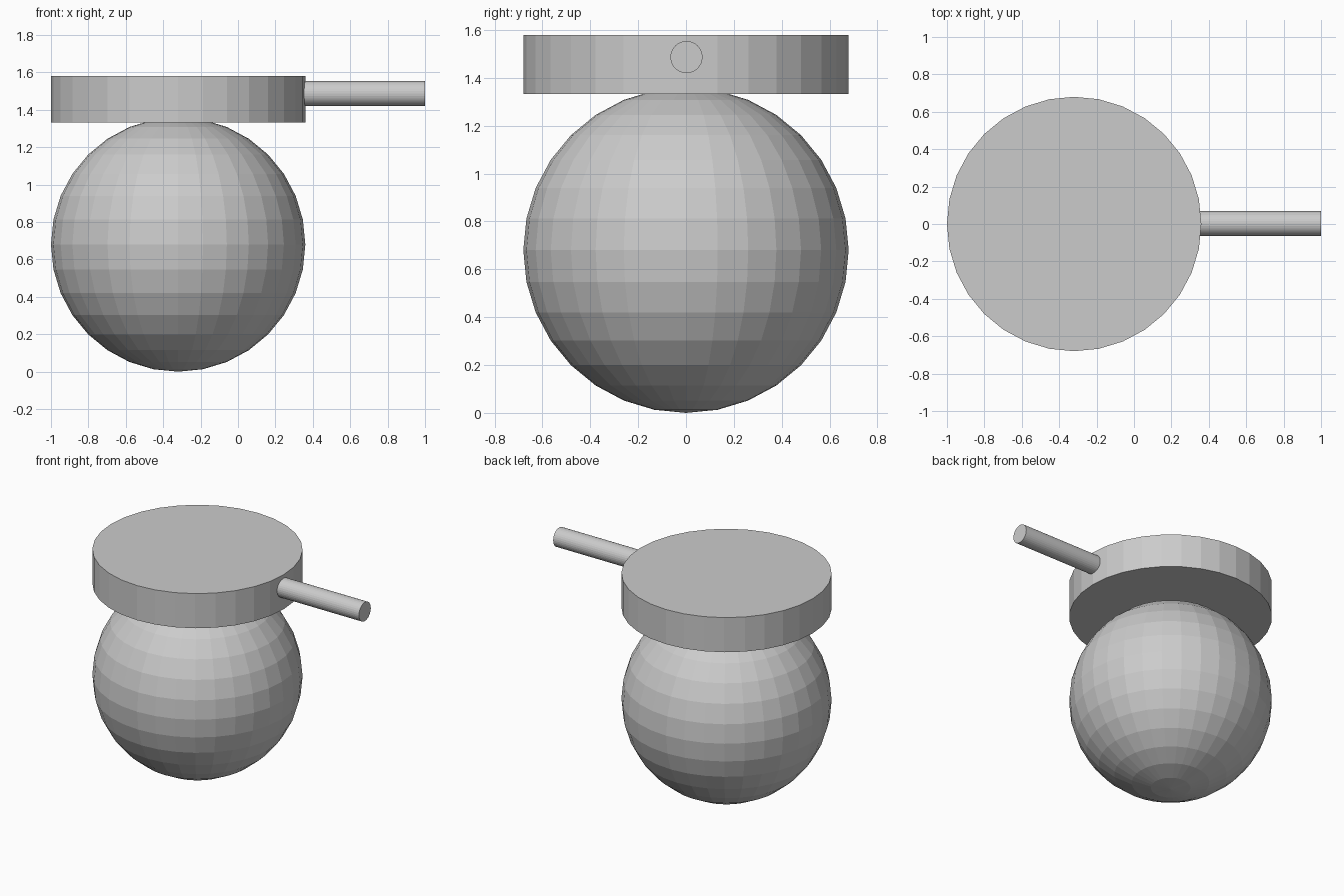
import bpy
from math import pi

if "Cube" in bpy.data.objects:
    bpy.data.objects.remove(bpy.data.objects["Cube"])

R, CX = 0.68, -0.32

# Round body
bpy.ops.mesh.primitive_uv_sphere_add(segments=32, ring_count=16, radius=R, location=(CX, 0, R))
bpy.context.object.name = "round_body"


def cylinder(name, radius, depth, location, rotation=(0, 0, 0)):
    bpy.ops.mesh.primitive_cylinder_add(vertices=32, radius=radius, depth=depth,
                                        location=location, rotation=rotation)
    bpy.context.object.name = name


# Flat disc lid resting on the body
cylinder("disc_lid", R, 0.247, (CX, 0, 1.4565))

# Side peg, slightly sunk into the rim of the lid
x0, x1 = 0.352, 1.0
cylinder("side_peg", 0.067, x1 - x0, ((x0 + x1) / 2, 0.002, 1.487), (0, pi / 2, 0))
